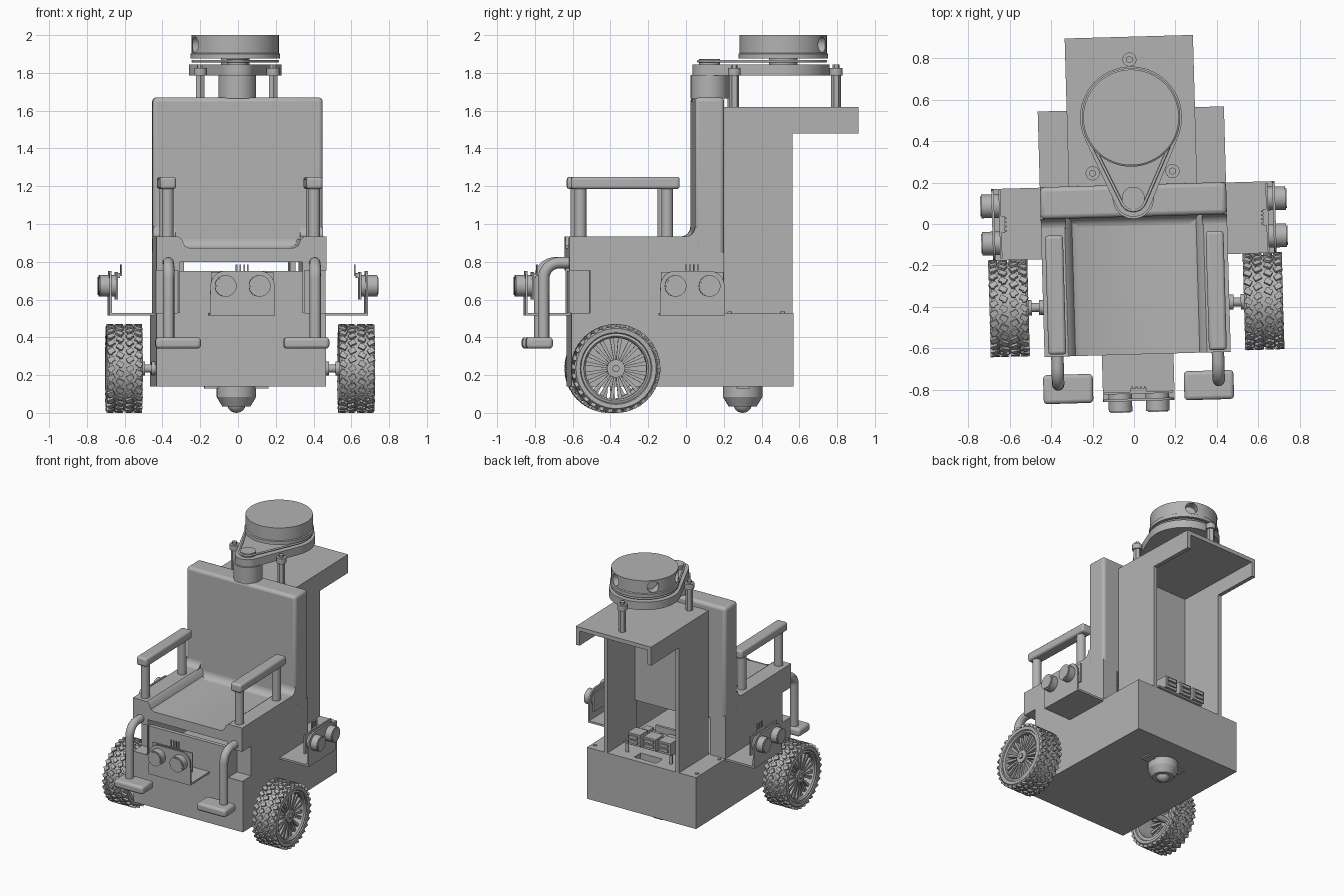
import bpy, bmesh, math
from math import sin, cos, pi
from mathutils import Matrix, Vector

old = bpy.data.objects.get("Cube")
if old:
    bpy.data.objects.remove(old)

grey = bpy.data.materials.new("plain_grey")
grey.use_nodes = True
COLOUR = (0.45, 0.45, 0.45, 1)
grey.diffuse_color = COLOUR
grey.node_tree.nodes["Principled BSDF"].inputs["Base Color"].default_value = COLOUR
parts = []
T = Matrix.Translation


def turn(deg, axis):
    return Matrix.Rotation(math.radians(deg), 4, axis)


def finish(name, bm, bevel=0, segments=3):
    bmesh.ops.recalc_face_normals(bm, faces=bm.faces)
    mesh = bpy.data.meshes.new(name)
    bm.to_mesh(mesh)
    bm.free()
    ob = bpy.data.objects.new(name, mesh)
    bpy.context.collection.objects.link(ob)
    mesh.materials.append(grey)
    if bevel:
        mod = ob.modifiers.new("rounding", "BEVEL")
        mod.width, mod.segments, mod.limit_method = bevel, segments, "ANGLE"
    parts.append(ob)
    return ob


def add_box(bm, x, y, z, m=Matrix()):
    """Box from (low, high) pairs."""
    size = Matrix.Diagonal([p[1] - p[0] for p in (x, y, z)] + [1])
    mid = Vector([(p[0] + p[1]) / 2 for p in (x, y, z)])
    bmesh.ops.create_cube(bm, size=1, matrix=m @ T(mid) @ size)


def add_cyl(bm, r, z0, z1, m=Matrix(), sides=32, r_top=None):
    bmesh.ops.create_cone(bm, cap_ends=True, segments=sides, radius1=r,
                          radius2=r if r_top is None else r_top, depth=z1 - z0,
                          matrix=m @ T((0, 0, (z0 + z1) / 2)))


def add_prism(bm, pts, depth, m=Matrix()):
    """Extrude a flat outline along local z."""
    face = bm.faces.new([bm.verts.new(m @ Vector((p[0], p[1], 0))) for p in pts])
    new = bmesh.ops.extrude_face_region(bm, geom=[face])["geom"]
    move = m.to_3x3() @ Vector((0, 0, depth))
    bmesh.ops.translate(bm, vec=move, verts=[v for v in new if isinstance(v, bmesh.types.BMVert)])


def add_lathe(bm, profile, m=Matrix(), steps=48):
    """Spin a closed (radius, height) outline round local z."""
    vs = [bm.verts.new((r, 0, h)) for r, h in profile]
    es = [bm.edges.new((vs[i], vs[i - 1])) for i in range(len(vs))]
    bmesh.ops.spin(bm, geom=vs + es, cent=(0, 0, 0), axis=(0, 0, 1), angle=2 * pi, steps=steps)
    bmesh.ops.remove_doubles(bm, verts=bm.verts, dist=0.0002)
    bmesh.ops.transform(bm, matrix=m, verts=bm.verts)


def box(name, x, y, z, bevel=0, segments=3):
    bm = bmesh.new()
    add_box(bm, x, y, z)
    return finish(name, bm, bevel, segments)


def tube(name, points, r, cyclic=False):
    cu = bpy.data.curves.new(name, "CURVE")
    cu.dimensions, cu.bevel_depth, cu.bevel_resolution, cu.use_fill_caps = "3D", r, 4, True
    sp = cu.splines.new("POLY")
    sp.points.add(len(points) - 1)
    for p, co in zip(sp.points, points):
        p.co = (*co, 1)
    sp.use_cyclic_u = cyclic
    ob = bpy.data.objects.new(name, cu)
    bpy.context.collection.objects.link(ob)
    cu.materials.append(grey)
    bpy.ops.object.select_all(action="DESELECT")
    ob.select_set(True)
    bpy.context.view_layer.objects.active = ob
    bpy.ops.object.convert(target="MESH")
    parts.append(bpy.context.object)


def cut(ob, cutter):
    cutter.hide_render = True
    cutter.hide_set(True)
    cutter.display_type = "WIRE"
    mod = ob.modifiers.new("cut", "BOOLEAN")
    mod.operation, mod.object, mod.solver = "DIFFERENCE", cutter, "EXACT"


# Base with cable slot
base = box("base", (-.45, .45), (-.62, .556), (.14, .53))
cut(base, box("cable_slot_cutter", (-.09, .09), (.43, .51), (.47, .6)))
box("front_panel", (-.335, .335), (-.62, -.59), (.53, .75))
bm = bmesh.new()
for x in (-.42, .42):
    for y in (.22, .5):
        add_cyl(bm, .013, .53, .536, T((x, y, 0)), 16)
finish("base_screws", bm)

# Seat: hollow section with raised sides, front corners notched
half = [(.325, .53), (.45, .53), (.45, .935), (.335, .935), (.315, .92), (.3, .885), (.275, .872)]
outline = [(.325, .8)] + half + [(-x, z) for x, z in reversed(half)] + [(-.325, .8)]
bm = bmesh.new()
add_prism(bm, outline, .68, T((0, .05, 0)) @ turn(90, "X"))
seat = finish("seat", bm)
bm = bmesh.new()
for x in ((.335, .5), (-.5, -.335)):
    add_box(bm, x, (-.7, -.52), (.5301, .755))
cut(seat, finish("notch_cutter", bm))

# Backrest, its legs and the fillets into the seat
box("backrest", (-.45, .45), (.035, .19), (.8, 1.67), .022)
for side, x in (("left", (.325, .45)), ("right", (-.45, -.325))):
    box(side + "_backrest_leg", x, (.04, .19), (.53, .85))
arc = [(.035 - .05 + .05 * sin(t * pi / 12), .05 - .05 * cos(t * pi / 12)) for t in range(7)]
bm = bmesh.new()
for x0, width, z in ((-.45, .12, .934), (.33, .12, .934), (-.33, .66, .871)):
    frame = Matrix(((0, 0, 1, x0), (1, 0, 0, 0), (0, 1, 0, z), (0, 0, 0, 1)))
    add_prism(bm, arc + [(.06, .05), (.06, -.01), (-.015, -.01)], width, frame)
finish("backrest_fillets", bm)

# Rear column open at the back, with overhanging hood
bm = bmesh.new()
for s in (-1, 1):
    x = sorted((s * .28, s * .31))
    add_box(bm, x, (.19, .556), (.53, 1.62))
    add_box(bm, x, (.556, .905), (1.48, 1.62))
add_box(bm, (-.28, .28), (.19, .215), (.8, 1.62))
add_box(bm, (-.28, .28), (.215, .905), (1.59, 1.62))
finish("rear_column", bm)

# Circuit board inside the column
box("circuit_board", (-.2, .2), (.2, .48), (.6, .612))
bm = bmesh.new()
for x in (-.15, -.03, .1):
    add_box(bm, (x - .05, x + .05), (.4, .5), (.612, .7))
    for z in (.63, .665):
        add_box(bm, (x - .035, x + .035), (.5, .512), (z, z + .022))
for x, y, w in ((-.08, .3, .05), (.06, .3, .035), (.15, .25, .03)):
    add_box(bm, (x - w, x + w), (y - w, y + w), (.612, .635))
add_box(bm, (-.17, .1), (.21, .23), (.612, .66))
for x in (-.18, .18):
    for y in (.22, .46):
        add_cyl(bm, .012, .53, .62, T((x, y, 0)), 12)
finish("board_components", bm)

# Armrests and footrests
for side, s in (("left", 1), ("right", -1)):
    x = s * .388
    box(side + "_armrest", (x - .043, x + .043), (-.62, -.045), (1.185, 1.25), .015)
    bm = bmesh.new()
    for y in (-.57, -.11):
        add_cyl(bm, .031, .91, 1.2, T((x, y, 0)), 24)
    finish(side + "_armrest_posts", bm)
    bend = [(x, -.68 - .085 * sin(t * pi / 16), .71 + .085 * cos(t * pi / 16)) for t in range(9)]
    tube(side + "_footrest_tube", [(x, -.58, .795)] + bend + [(x, -.765, .37)], .03)
    c = s * .34
    box(side + "_footplate", (c - .12, c + .12), (-.858, -.718), (.34, .4), .018)


def sensor(name, m):
    """Bracket with twin round sensors, facing local -y, mounted at y = 0."""
    bm = bmesh.new()
    add_box(bm, (-.173, .173), (-.235, .03), (.515, .53), m)
    top = [(s * (.09 + .08 * cos(a)), .672 + .08 * sin(a)) for s in (1,)
           for a in [t * pi / 12 for t in range(7)]]
    wall = [(.173, .515)] + top + [(-x, z) for x, z in reversed(top)] + [(-.173, .515)]
    add_prism(bm, wall, .012, m @ T((0, -.223, 0)) @ turn(90, "X"))
    finish(name + "_bracket", bm)
    bm = bmesh.new()
    for x in (-.09, .09):
        spot = m @ T((x, 0, .672)) @ turn(90, "X")
        add_cyl(bm, .057, .19, .285, spot)
        add_cyl(bm, .048, .285, .29, spot)
    add_box(bm, (-.165, .165), (-.2, -.19), (.6, .745), m)
    for i in range(4):
        x = -.03 + i * .02
        add_box(bm, (x - .004, x + .004), (-.19, -.165), (.725, .733), m)
        add_box(bm, (x - .004, x + .004), (-.173, -.165), (.725, .785), m)
    add_box(bm, (-.04, .04), (-.19, -.175), (.715, .74), m)
    finish(name + "_sensor", bm)


sensor("front", T((0, -.62, 0)))
sensor("left", T((.45, .015, 0)) @ turn(90, "Z"))
sensor("right", T((-.45, .015, 0)) @ turn(-90, "Z"))

# Wheels: tyre with staggered tread blocks, open spoked rim, axle
for side, s in (("left", 1), ("right", -1)):
    m = T((s * .615, -.39, .235)) @ turn(s * 90, "Y")
    bm = bmesh.new()
    edge = [(.183, .082), (.19, .092), (.212, .094), (.222, .082)]
    add_lathe(bm, edge + [(r, -h) for r, h in reversed(edge)], m)
    for row, h in enumerate((-.073, -.026, .026, .073)):
        for i in range(30):
            a = (i + .5 * (row % 2)) * 12
            spot = m @ turn(a, "Z") @ T((.226, 0, h))
            add_box(bm, (-.01, .0085), (-.013, .013), (-.018, .018), spot @ turn(28 if row % 2 else -28, "X"))
            add_box(bm, (-.01, .0075), (-.02, .004), (-.006, .006), spot)
    finish(side + "_tyre", bm)
    bm = bmesh.new()
    add_lathe(bm, [(.163, .08), (.172, .09), (.186, .085), (.186, -.085), (.163, -.085)], m)
    finish(side + "_rim", bm)
    bm = bmesh.new()
    for i in range(10):
        for off in (-8, 8):
            spot = m @ turn(i * 36 + off, "Z")
            add_prism(bm, [(.035, -.005), (.168, -.011), (.168, .011), (.035, .005)], .035, spot @ T((0, 0, .03)))
    add_cyl(bm, .048, .02, .075, m)
    add_cyl(bm, .02, .075, .085, m, 6)
    add_cyl(bm, .022, -.18, .03, m, 20)
    add_cyl(bm, .038, -.11, -.085, m, 20)
    add_cyl(bm, .036, -.165, -.145, m, 20)
    finish(side + "_spokes_and_axle", bm)

# Rear caster: eared flange, cup and ball
bm = bmesh.new()
spot = T((0, .3, 0))
add_box(bm, (-.17, .17), (.265, .335), (.13, .14))
add_cyl(bm, .105, .085, .14, spot)
add_cyl(bm, .075, .035, .085, spot, 32, .105)
bmesh.ops.create_uvsphere(bm, u_segments=24, v_segments=12, radius=.05, matrix=T((0, .3, .05)))
finish("caster", bm)


def teardrop(R, r, y0=.515, y1=.125):
    """Outline hugging a large and a small circle."""
    b = math.acos((R - r) / (y0 - y1))
    big = [b + (2 * pi - 2 * b) * i / 40 for i in range(41)]
    small = [-b + 2 * b * i / 16 for i in range(17)]
    return [(R * sin(a), y0 - R * cos(a)) for a in big] + [(r * sin(a), y1 - r * cos(a)) for a in small]


# Scanner: legs, base, motor, belt and turning head
bm = bmesh.new()
for x, y in ((-.193, .25), (.193, .25), (0, .795)):
    add_cyl(bm, .026, 1.62, 1.8, T((x, y, 0)), 6)
    add_cyl(bm, .034, 1.785, 1.825, T((x, y, 0)), 20)
    add_cyl(bm, .018, 1.825, 1.845, T((x, y, 0)), 6)
finish("scanner_legs", bm)
bm = bmesh.new()
add_prism(bm, teardrop(.246, .09), .06, T((0, 0, 1.785)))
finish("scanner_base", bm)
bm = bmesh.new()
add_cyl(bm, .1, 1.665, 1.79, T((0, .125, 0)))
add_cyl(bm, .055, 1.84, 1.873, T((0, .125, 0)))
add_cyl(bm, .075, 1.84, 1.89, T((0, .515, 0)))
finish("scanner_motor", bm)
tube("drive_belt", [(x, y, 1.862) for x, y in teardrop(.225, .06)], .007, True)
bm = bmesh.new()
rim = [(0, 1.875), (.238, 1.875), (.238, 1.9), (.231, 1.905), (.231, 2), (0, 2)]
add_lathe(bm, rim, T((0, .515, 0)), 64)
head = finish("scanner_head", bm)
bm = bmesh.new()
for a in (62, 138, 200):
    add_cyl(bm, .042, .17, .3, T((0, .515, 1.95)) @ turn(a, "Z") @ turn(90, "Y"), 24)
cut(head, finish("lens_cutter", bm))

# Slight turn of the whole model, then smooth shading with sharp edges
bpy.ops.object.select_all(action="DESELECT")
for ob in parts:
    ob.matrix_world = turn(1.6, "Z") @ ob.matrix_world
    if not ob.hide_render:
        ob.select_set(True)
        bpy.context.view_layer.objects.active = ob
bpy.ops.object.shade_smooth_by_angle(angle=math.radians(35))
